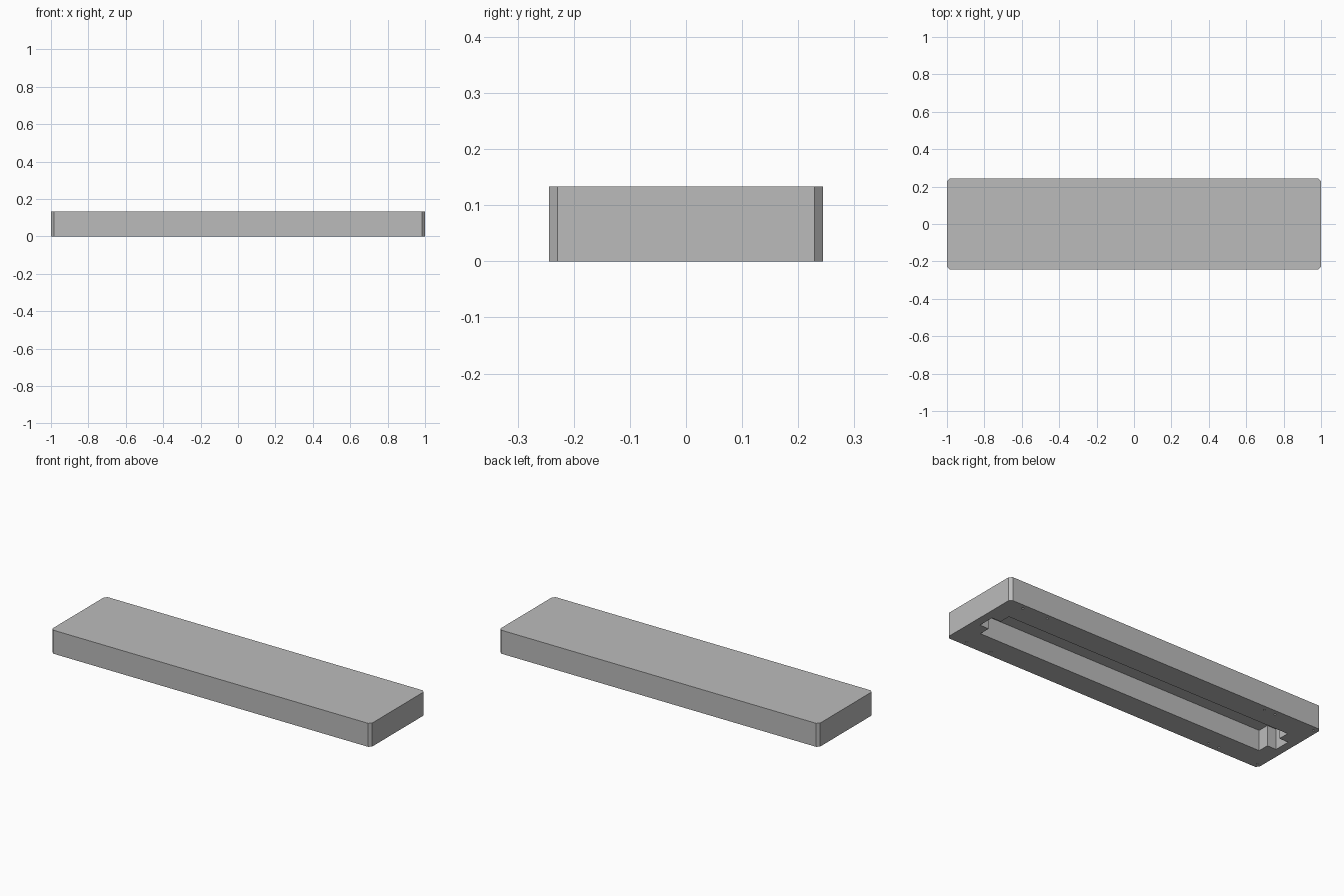
import bpy, bmesh

cube = bpy.data.objects.get("Cube")
if cube:
    bpy.data.objects.remove(cube)

LENGTH, WIDTH, HEIGHT = 2.0, 0.488, 0.133
CHAMFER = 0.015
POCKET_DEPTH = 0.115
HOLE_DEPTH = 0.06

grey = bpy.data.materials.new("plain_grey")
grey.use_nodes = True
colour = (0.5, 0.5, 0.5, 1)
grey.diffuse_color = colour
grey.node_tree.nodes["Principled BSDF"].inputs["Base Color"].default_value = colour


def make_object(name, bm):
    bmesh.ops.recalc_face_normals(bm, faces=bm.faces[:])
    mesh = bpy.data.meshes.new(name)
    bm.to_mesh(mesh)
    bm.free()
    mesh.materials.append(grey)
    obj = bpy.data.objects.new(name, mesh)
    bpy.context.collection.objects.link(obj)
    return obj


def prism(name, quarter, bottom, top):
    """Mirror a quarter outline into all four quadrants and extrude it."""
    left = quarter + [(-x, y) for x, y in reversed(quarter)]
    outline = left + [(-x, -y) for x, y in left]
    bm = bmesh.new()
    face = bm.faces.new([bm.verts.new((x, y, bottom)) for x, y in outline])
    result = bmesh.ops.extrude_face_region(bm, geom=[face])
    verts = [v for v in result["geom"] if isinstance(v, bmesh.types.BMVert)]
    bmesh.ops.translate(bm, verts=verts, vec=(0, 0, top - bottom))
    return make_object(name, bm)


def cut(target, cutter):
    cutter.hide_render = True
    mod = target.modifiers.new("cut", 'BOOLEAN')
    mod.operation = 'DIFFERENCE'
    mod.solver = 'EXACT'
    mod.object = cutter
    bpy.context.view_layer.objects.active = target
    bpy.ops.object.modifier_apply(modifier=mod.name)
    bpy.data.objects.remove(cutter)


# Slab with chamfered upright corners
hx, hy = LENGTH / 2, WIDTH / 2
slab = prism("case_body", [(hx, hy - CHAMFER), (hx - CHAMFER, hy)], 0, HEIGHT)

# Long pocket in the underside with a narrow notch at each end
cut(slab, prism("pocket_cutter",
                [(0.953, 0.046), (0.897, 0.046), (0.897, 0.109)],
                -0.05, POCKET_DEPTH))

# Two rows of blind screw holes in the underside
bm = bmesh.new()
for x in (0.897, 0.74, -0.66, -0.727, -0.975):
    for y in (-0.215, 0.215):
        hole = bmesh.ops.create_cone(bm, cap_ends=True, segments=16,
                                     radius1=0.006, radius2=0.006,
                                     depth=HOLE_DEPTH * 2)
        bmesh.ops.translate(bm, verts=hole["verts"], vec=(x, y, 0))
cut(slab, make_object("screw_hole_cutter", bm))
